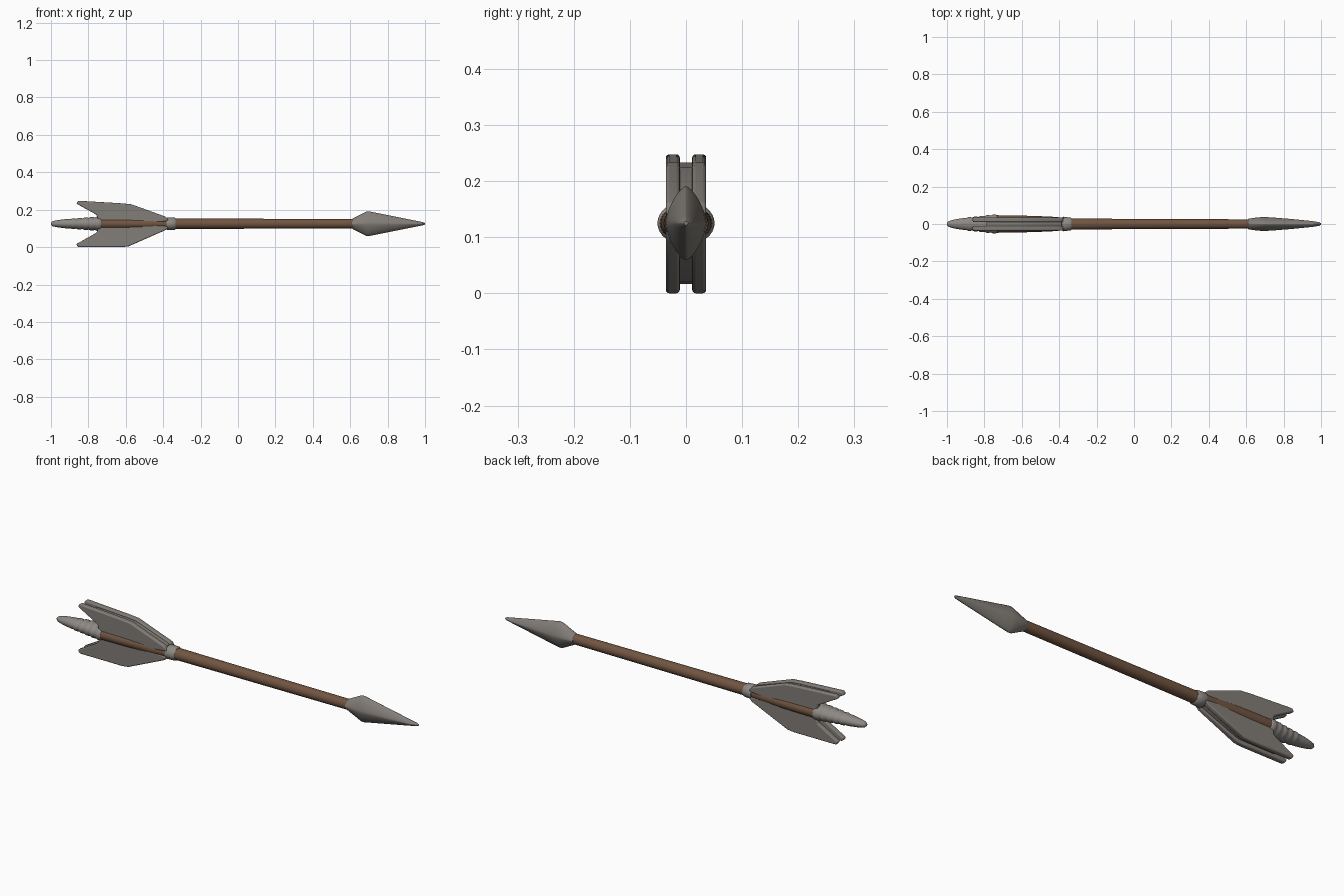
import bpy, bmesh, math

if "Cube" in bpy.data.objects:
    bpy.data.objects.remove(bpy.data.objects["Cube"])

ZC = 0.125  # height of the arrow axis


def material(name, rgb):
    m = bpy.data.materials.new(name)
    m.diffuse_color = (*rgb, 1)
    m.use_nodes = True
    m.node_tree.nodes["Principled BSDF"].inputs["Base Color"].default_value = m.diffuse_color
    return m


wood = material("brown wood", (0.165, 0.090, 0.053))
stone = material("warm grey", (0.225, 0.205, 0.185))
wrap = material("light grey", (0.27, 0.25, 0.23))


def finish(name, bm, mat, angle=40, bevel=0):
    bmesh.ops.recalc_face_normals(bm, faces=bm.faces)
    me = bpy.data.meshes.new(name)
    bm.to_mesh(me)
    bm.free()
    me.materials.append(mat)
    ob = bpy.data.objects.new(name, me)
    bpy.context.collection.objects.link(ob)
    if bevel:
        b = ob.modifiers.new("Bevel", "BEVEL")
        b.width, b.segments, b.limit_method = bevel, 3, "ANGLE"
    bpy.ops.object.select_all(action="DESELECT")
    ob.select_set(True)
    bpy.context.view_layer.objects.active = ob
    bpy.ops.object.shade_smooth_by_angle(angle=math.radians(angle))
    return ob


def loft(name, stations, mat, power=2.0, sides=32, angle=40):
    """Skin superellipse rings (x, y radius, z radius) along the axis."""
    bm = bmesh.new()
    rings = []
    for x, ry, rz in stations:
        ring = []
        for i in range(sides):
            a = 2 * math.pi * i / sides
            c, s = math.cos(a), math.sin(a)
            y = math.copysign(abs(c) ** (2 / power), c) * ry
            z = math.copysign(abs(s) ** (2 / power), s) * rz
            ring.append(bm.verts.new((x, y, ZC + z)))
        rings.append(ring)
    for r, q in zip(rings, rings[1:]):
        for i in range(sides):
            j = (i + 1) % sides
            bm.faces.new((r[i], r[j], q[j], q[i]))
    bm.faces.new(rings[0])
    bm.faces.new(rings[-1])
    return finish(name, bm, mat, angle)


def plate(name, outline, y0, y1, mat, bevel):
    """Extrude an x-z outline between two y positions."""
    bm = bmesh.new()
    f = bm.faces.new([bm.verts.new((x, y0, z)) for x, z in outline])
    ext = bmesh.ops.extrude_face_region(bm, geom=[f])["geom"]
    bmesh.ops.translate(bm, vec=(0, y1 - y0, 0),
                        verts=[v for v in ext if isinstance(v, bmesh.types.BMVert)])
    return finish(name, bm, mat, 40, bevel)


# Shaft, flattened and wider towards the tail
loft("shaft", [(-0.74, .047, .033), (-0.6, .045, .033), (-0.45, .040, .031),
               (-0.33, .030, .028), (0.0, .027, .027), (0.63, .025, .025)], wood)

# Collar binding in front of the feathers
loft("collar", [(-0.383, .036, .030), (-0.378, .039, .034), (-0.338, .034, .033),
                (-0.333, .031, .029)], wrap)

# Arrowhead: pointed-oval section
loft("arrowhead", [(0.61, .027, .025), (0.615, .029, .029), (0.65, .034, .047),
                   (0.685, .037, .065), (0.70, .037, .066), (0.74, .035, .058),
                   (0.85, .026, .036), (0.95, .016, .016), (0.99, .010, .008),
                   (1.0, .004, .004)], stone, power=1.45, angle=50)

# Ridged, tapering tail wrapping
tail = [(-0.728, .044, .030)]
for k in range(5):
    x = -0.733 - k * 0.033
    ry, rz = .051 - k * .0035, .039 - k * .0025
    tail += [(x, ry - .003, rz - .003), (x - .010, ry, rz),
             (x - .021, ry, rz), (x - .029, ry - .004, rz - .004)]
tail += [(-0.91, .032, .026), (-0.96, .024, .020), (-0.99, .016, .014), (-1.0, .007, .006)]
loft("tail_wrap", tail, wrap, angle=60)

# Feathers: paired vanes with a shorter web between them
top_vane = [(-0.37, .140), (-0.385, .162), (-0.57, .229), (-0.62, .234), (-0.855, .248),
            (-0.865, .233), (-0.755, .172), (-0.745, .125), (-0.50, .125)]
top_web = [(-0.375, .140), (-0.39, .158), (-0.57, .220), (-0.62, .225), (-0.79, .233),
           (-0.70, .172), (-0.69, .125), (-0.50, .125)]
low_vane = [(-0.37, .110), (-0.385, .092), (-0.585, .004), (-0.62, .000), (-0.855, .000),
            (-0.865, .016), (-0.755, .078), (-0.745, .125), (-0.50, .125)]
low_web = [(-0.375, .110), (-0.39, .096), (-0.585, .020), (-0.62, .017), (-0.79, .017),
           (-0.70, .078), (-0.69, .125), (-0.50, .125)]
for part, vane, web in (("upper", top_vane, top_web), ("lower", low_vane, low_web)):
    for side, s in (("left", 1), ("right", -1)):
        plate(f"{part}_feather_{side}", vane, s * .011, s * .036, stone, .006)
    plate(f"{part}_feather_web", web, -.016, .016, stone, .002)
